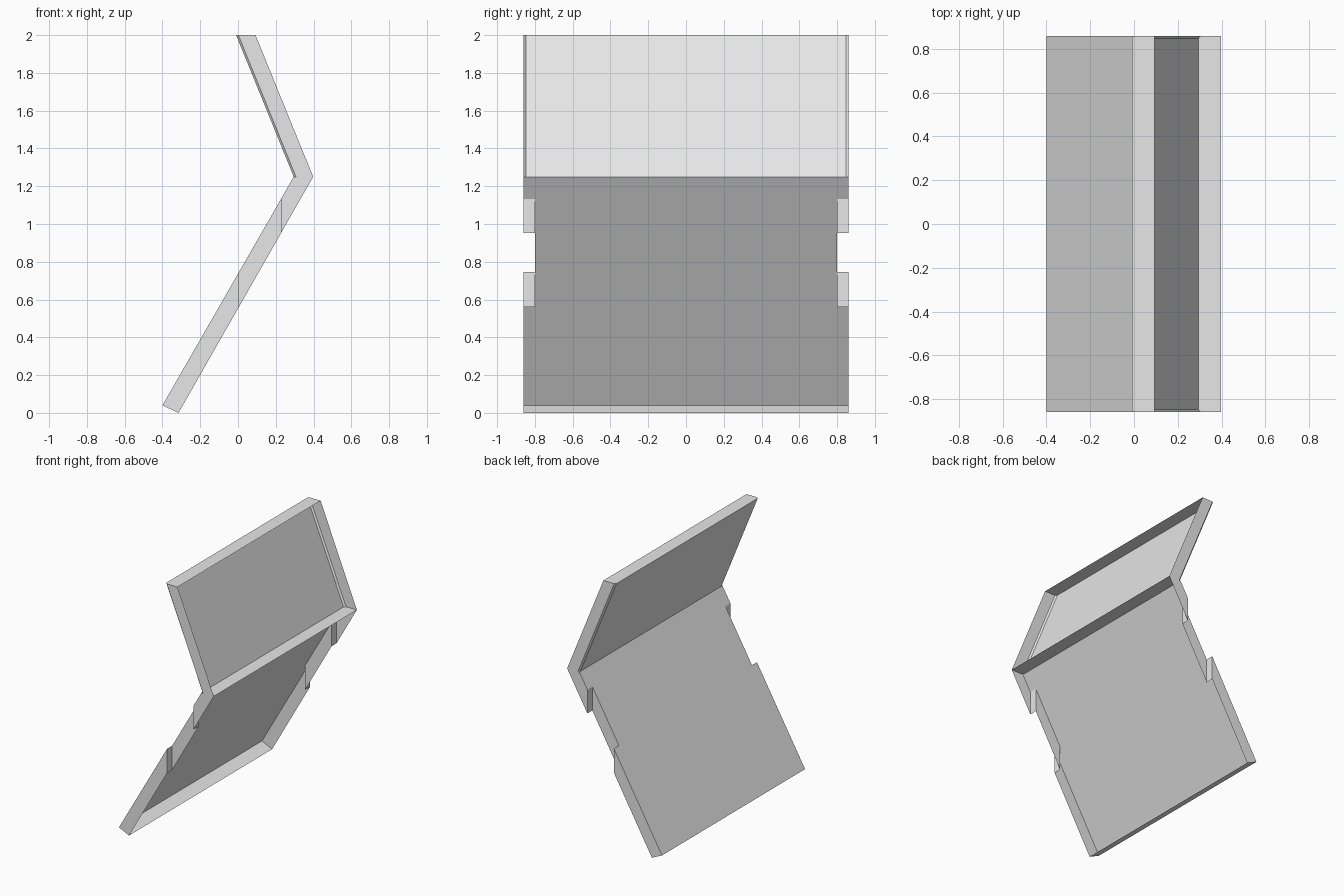
import bpy
import bmesh

cube = bpy.data.objects.get("Cube")
if cube:
    bpy.data.objects.remove(cube, do_unlink=True)

grey = bpy.data.materials.new("light_grey")
grey.use_nodes = True
grey.diffuse_color = (0.8, 0.8, 0.8, 1)
grey.node_tree.nodes["Principled BSDF"].inputs["Base Color"].default_value = (0.8, 0.8, 0.8, 1)

HALF = 0.86          # half width along y
INSET = 0.80         # half width inside the side notches
CHAMFER = 0.012


def finish(name, bm):
    bmesh.ops.recalc_face_normals(bm, faces=bm.faces)
    mesh = bpy.data.meshes.new(name)
    bm.to_mesh(mesh)
    bm.free()
    mesh.materials.append(grey)
    obj = bpy.data.objects.new(name, mesh)
    bpy.context.collection.objects.link(obj)
    return obj


# Upper tray: a channel section swept down the slope, open towards +x
def upper_tray():
    top_x, low_x, low_z, depth = -0.01, 0.295, 1.25, 0.103
    half = [(HALF, depth), (HALF, CHAMFER), (HALF - CHAMFER, 0)]
    section = half + [(-y, d) for y, d in reversed(half)]
    bm = bmesh.new()
    top = [bm.verts.new((top_x + d, y, 2)) for y, d in section]
    low = [bm.verts.new((low_x + d, y, low_z)) for y, d in section]
    for i in range(len(section) - 1):
        bm.faces.new((top[i], top[i + 1], low[i + 1], low[i]))
    bm.faces.new(top)
    bm.faces.new(low)        # ledge shared by both trays
    return finish("upper_tray", bm)


# Lower tray: notched back sheet with walls round it, open towards +x
def lower_tray():
    def rim(x):
        back = 0.04 + (x + 0.40) * 1.21 / 0.695
        front = (x + 0.315) * 1.25 / 0.713
        return (x, back), (x, front)

    foot = ((-0.40, 0.04), (-0.315, 0.0))
    head = ((0.295, 1.25), (0.398, 1.25))
    low_notch, high_notch = rim(0.005), rim(0.228)
    side = [(foot, HALF), (low_notch, HALF), (low_notch, INSET),
            (high_notch, INSET), (high_notch, HALF), (head, HALF)]
    outline = side + [(pair, -y) for pair, y in reversed(side)]
    bm = bmesh.new()
    back = [bm.verts.new((b[0], y, b[1])) for (b, f), y in outline]
    front = [bm.verts.new((f[0], y, f[1])) for (b, f), y in outline]
    count = len(outline)
    for i in range(count):
        if i == len(side) - 1:
            continue         # the ledge already closes this end
        j = (i + 1) % count
        bm.faces.new((back[i], back[j], front[j], front[i]))
    bm.faces.new(back)
    return finish("lower_tray", bm)


upper_tray()
lower_tray()
